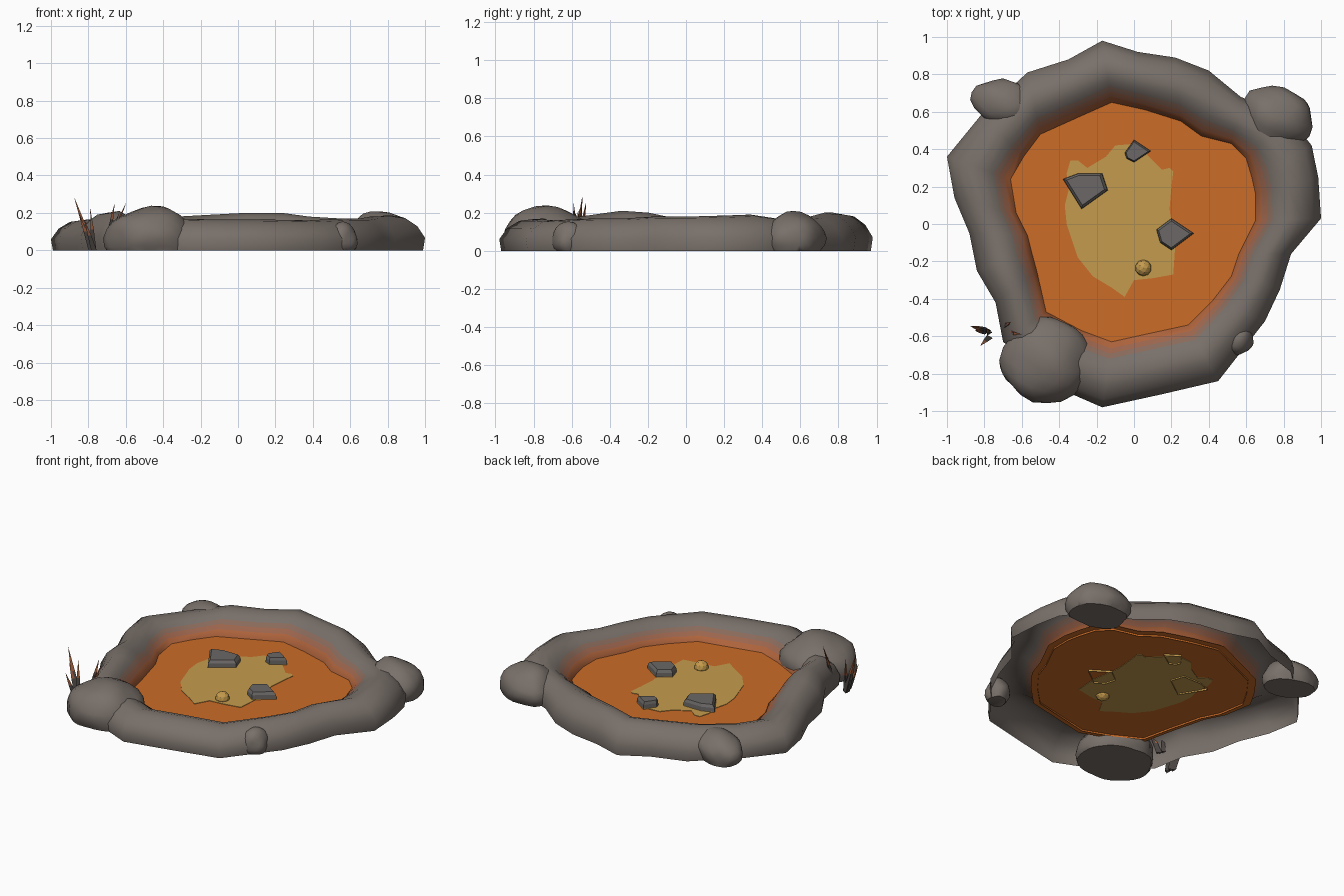
import bpy, bmesh, math
from mathutils import Vector, Matrix, noise

if "Cube" in bpy.data.objects:
    bpy.data.objects.remove(bpy.data.objects["Cube"])

LAVA_Z = 0.061


def material(name, rgb):
    mat = bpy.data.materials.new(name)
    mat.use_nodes = True
    color = (*rgb, 1.0)
    mat.diffuse_color = color
    node = next(n for n in mat.node_tree.nodes if n.type == "BSDF_PRINCIPLED")
    node.inputs["Base Color"].default_value = color
    node.inputs["Roughness"].default_value = 0.9
    return mat


stone = material("grey stone", (0.19, 0.162, 0.143))
warm = material("warm stone", (0.25, 0.145, 0.105))
heated = material("heated stone", (0.33, 0.13, 0.075))
glowing = material("glowing stone", (0.42, 0.125, 0.045))
molten = material("molten orange", (0.60, 0.15, 0.02))
hot = material("hot yellow", (0.56, 0.33, 0.075))
crust = material("dark crust", (0.145, 0.137, 0.132))
charred = material("charred grass", (0.07, 0.06, 0.055))
rust = material("rust grass", (0.33, 0.11, 0.05))


def finish(bm, name, mats, smooth_angle=None):
    mesh = bpy.data.meshes.new(name)
    bm.to_mesh(mesh)
    bm.free()
    for mat in mats:
        mesh.materials.append(mat)
    obj = bpy.data.objects.new(name, mesh)
    bpy.context.collection.objects.link(obj)
    if smooth_angle:
        bpy.ops.object.select_all(action="DESELECT")
        obj.select_set(True)
        bpy.context.view_layer.objects.active = obj
        bpy.ops.object.shade_smooth_by_angle(angle=math.radians(smooth_angle))
    return obj


def loft(bm, rings, closed_ring=True, mat_of_band=lambda k: 0):
    """Skin neighbouring rings of points and return the vertex rings."""
    rows = [[bm.verts.new(p) for p in ring] for ring in rings]
    for k in range(len(rows) - 1):
        count = len(rows[k])
        for i in range(count if closed_ring else count - 1):
            n = (i + 1) % count
            face = bm.faces.new((rows[k][i], rows[k][n], rows[k + 1][n], rows[k + 1][i]))
            face.material_index = mat_of_band(k)
    return rows


# Rim stations, anticlockwise: outer foot, inner lip, crest height
stations = [
    (-.35, .88, -.30, .57, .18), (-.57, .81, -.50, .48, .18),
    (-.82, .58, -.59, .36, .16), (-1.0, .36, -.66, .24, .16),
    (-.96, .14, -.63, .06, .165), (-.88, -.05, -.57, -.06, .17),
    (-.84, -.25, -.55, -.14, .2), (-.74, -.42, -.52, -.25, .21),
    (-.70, -.63, -.47, -.47, .18), (-.40, -.88, -.28, -.57, .17),
    (-.17, -.98, -.12, -.63, .165), (.15, -.91, .06, -.59, .165),
    (.45, -.84, .29, -.54, .16), (.70, -.52, .42, -.41, .17),
    (.78, -.35, .52, -.28, .17), (.84, -.16, .56, -.16, .18),
    (1.0, .03, .65, .02, .18), (.985, .25, .65, .16, .185),
    (.95, .42, .63, .25, .19), (.82, .58, .60, .35, .17),
    (.57, .68, .52, .43, .17), (.40, .82, .36, .47, .18),
    (.22, .89, .25, .55, .2), (.02, .92, .06, .61, .2),
    (-.17, .98, -.12, .65, .19),
]

# Rim: arched section, fraction inward and share of crest height
section = [(.03, 0), (0, .37), (.12, .72), (.3, .95), (.48, 1), (.64, .9), (.74, .78), (.82, .66), (.9, .53)]
rings = []
for inward, rise in section:
    rings.append([Vector((ox, oy, rise * h)).lerp(Vector((ix, iy, rise * h)), inward)
                  for ox, oy, ix, iy, h in stations])
for z in (LAVA_Z, LAVA_Z - 0.012):
    rings.append([Vector((s[2], s[3], z)) for s in stations])
bm = bmesh.new()
loft(bm, rings, mat_of_band=lambda k: max(0, k - 5))
finish(bm, "stone_rim", [stone, warm, heated, glowing, molten], 50)

# Lava sheet, tucked slightly under the rim
bm = bmesh.new()
bm.faces.new([bm.verts.new((s[2] * 1.07, s[3] * 1.07, LAVA_Z)) for s in stations])
finish(bm, "lava_surface", [molten])


def slab(name, outline, levels, mats, mat_of_band=lambda k: 0, cap_bottom=False):
    """Stack scaled copies of an anticlockwise outline and cap the top."""
    center = sum((Vector(p) for p in outline), Vector((0, 0))) / len(outline)
    bm = bmesh.new()
    layers = []
    for scale, z in levels:
        layers.append([(*(center + (Vector(p) - center) * scale), z) for p in outline])
    rows = loft(bm, layers, mat_of_band=mat_of_band)
    bm.faces.new(rows[-1]).material_index = mat_of_band(len(levels) - 2)
    if cap_bottom:
        bm.faces.new(rows[0][::-1])
    return finish(bm, name, mats)


# Hot patch, a thin plate visible on both sides of the lava
patch = [(-.34, .34), (-.36, .27), (-.35, .18), (-.37, .1), (-.36, 0), (-.3, -.18), (-.22, -.28),
         (-.12, -.34), (-.05, -.39), (0, -.3), (.1, -.29), (.21, -.27), (.22, -.12), (.19, .08),
         (.2, .2), (.21, .28), (.19, .3), (.15, .29), (.08, .36), (.02, .43), (-.1, .42),
         (-.15, .36), (-.25, .3), (-.3, .34)]
slab("hot_patch", patch, [(1, LAVA_Z - .003), (1, LAVA_Z + .003)], [hot], cap_bottom=True)

# Floating crust pieces with a thin glowing waterline
crusts = {
    "crust_large": [(-.38, .24), (-.28, .08), (-.14, .18), (-.17, .27), (-.30, .27)],
    "crust_middle": [(.12, -.03), (.14, -.1), (.2, -.14), (.32, -.05), (.2, .03)],
    "crust_small": [(-.05, .38), (-.04, .35), (0, .33), (.09, .39), (0, .45)],
}
for name, outline in crusts.items():
    slab(name, outline,
         [(1, LAVA_Z - .012), (1, LAVA_Z + .005), (.98, LAVA_Z + .03), (.84, LAVA_Z + .048)],
         [hot, crust], mat_of_band=lambda k: min(k, 1))

# Lava bubble
bm = bmesh.new()
bmesh.ops.create_icosphere(bm, subdivisions=2, radius=.044, matrix=Matrix.Translation((.05, -.235, .07)))
finish(bm, "lava_bubble", [hot])


def boulder(name, x, y, size, turn, base, rough):
    """Lumpy ellipsoid cut flat at the ground."""
    bm = bmesh.new()
    bmesh.ops.create_icosphere(bm, subdivisions=3, radius=1)
    spin = Matrix.Rotation(math.radians(turn), 3, "Z")
    for v in bm.verts:
        lump = 1 + rough * noise.noise(v.co * 1.4 + Vector((x, y, 0)) * 9)
        co = spin @ Vector([c * s * lump for c, s in zip(v.co, size)])
        v.co = co + Vector((x, y, base))
    cut = bmesh.ops.bisect_plane(bm, geom=bm.verts[:] + bm.edges[:] + bm.faces[:],
                                 plane_co=(0, 0, 0), plane_no=(0, 0, -1), clear_outer=True)
    rim = [e for e in cut["geom_cut"] if isinstance(e, bmesh.types.BMEdge)]
    bmesh.ops.contextual_create(bm, geom=rim)
    bmesh.ops.recalc_face_normals(bm, faces=bm.faces[:])
    finish(bm, name, [stone], 45)


# Boulders set into the rim
boulder("boulder_front", -.465, -.73, (.245, .23, .165), 0, .065, .14)
boulder("boulder_back_left", .76, .57, (.2, .16, .135), -15, .065, .16)
boulder("boulder_back_right", -.69, .64, (.175, .125, .115), -20, .06, .14)
boulder("boulder_small", .56, -.62, (.085, .075, .09), 50, .06, .14)

# Dry grass: three-sided blades, charred below and rust coloured at the tip
blades = [
    ((-.785, -.57, 0), (-.875, -.545, .28), .022), ((-.79, -.575, 0), (-.85, -.57, .2), .018),
    ((-.775, -.58, 0), (-.79, -.56, .22), .018), ((-.775, -.61, 0), (-.82, -.65, .16), .02),
    ((-.695, -.55, .08), (-.66, -.525, .25), .016), ((-.675, -.58, .08), (-.6, -.59, .25), .014),
    ((-.685, -.57, .08), (-.635, -.58, .2), .013),
]
bm = bmesh.new()
for base, tip, width in blades:
    base, tip = Vector(base), Vector(tip)
    layers = []
    for t, w in ((0, 1), (.5, .65), (1, .04)):
        layers.append([base.lerp(tip, t) + Vector((math.cos(a), math.sin(a), 0)) * width * w
                       for a in (0, math.tau / 3, math.tau * 2 / 3)])
    loft(bm, layers, mat_of_band=lambda k: k)
finish(bm, "dry_grass", [charred, rust])
